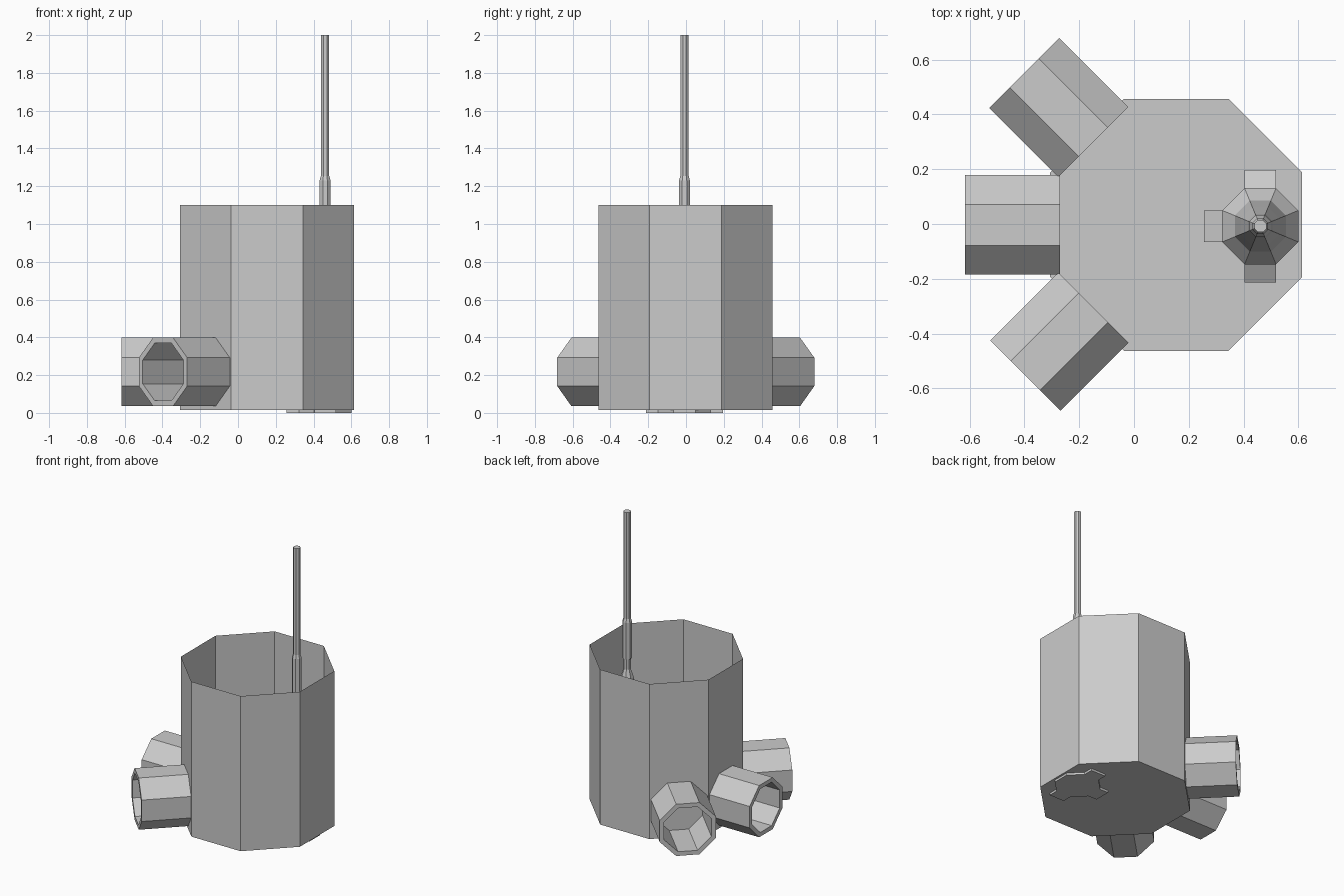
import bpy, bmesh, math
from mathutils import Vector, Matrix

if "Cube" in bpy.data.objects:
    bpy.data.objects.remove(bpy.data.objects["Cube"])

SIDES = 8
grey = bpy.data.materials.new("concrete_grey")
grey.diffuse_color = (0.6, 0.6, 0.6, 1)
grey.use_nodes = True
grey.node_tree.nodes["Principled BSDF"].inputs["Base Color"].default_value = grey.diffuse_color


def finish(name, bm, matrix):
    bmesh.ops.remove_doubles(bm, verts=bm.verts, dist=1e-5)
    bmesh.ops.recalc_face_normals(bm, faces=bm.faces)
    mesh = bpy.data.meshes.new(name)
    bm.to_mesh(mesh)
    bm.free()
    mesh.materials.append(grey)
    obj = bpy.data.objects.new(name, mesh)
    obj.matrix_world = matrix
    bpy.context.collection.objects.link(obj)
    return obj


def lathe(name, profile, matrix, closed=False):
    """Eight-sided turned part; profile holds (flat-to-centre distance, height)."""
    bm = bmesh.new()
    k = 1 / math.cos(math.pi / SIDES)
    rings = []
    for r, z in profile:
        if r == 0:
            rings.append([bm.verts.new((0, 0, z))] * SIDES)
            continue
        angles = [(i + 0.5) * math.tau / SIDES for i in range(SIDES)]
        rings.append([bm.verts.new((r * k * math.cos(a), r * k * math.sin(a), z)) for a in angles])
    pairs = list(zip(rings, rings[1:]))
    if closed:
        pairs.append((rings[-1], rings[0]))
    for a, b in pairs:
        if a[0] is a[1]:
            bm.faces.new(b)
        elif b[0] is b[1]:
            bm.faces.new(a)
        else:
            for i in range(SIDES):
                j = (i + 1) % SIDES
                bm.faces.new((a[i], a[j], b[j], b[i]))
    loose = [v for v in bm.verts if not v.link_faces]
    bmesh.ops.delete(bm, geom=loose, context='VERTS')
    return finish(name, bm, matrix)


# Open-topped thin chamber with a floor
CX, CY = 0.154, -0.003
lathe("chamber", [(0, 0.015), (0.46, 0.015), (0.46, 1.10)], Matrix.Translation((CX, CY, 0)))

# Three hollow pipe stubs passing through the wall
for name, angle, near, far in (("pipe_left", 180, 0.424, 0.771),
                               ("pipe_back", 135, 0.428, 0.784),
                               ("pipe_front", 225, 0.428, 0.779)):
    a = math.radians(angle)
    axis = Vector((math.cos(a), math.sin(a), 0))
    m = Matrix.Translation((CX, CY, 0.217)) @ axis.to_track_quat('Z', 'Y').to_matrix().to_4x4()
    lathe(name, [(0.181, near), (0.181, far), (0.152, far), (0.152, near)], m, closed=True)

# Valve body inside the chamber, tapering up into its neck
VX, VY = 0.461, -0.008
at_valve = Matrix.Translation((VX, VY, 0))
lathe("valve_body", [(0, 0), (0.139, 0), (0.139, 0.35), (0.093, 0.42), (0.07, 0.58),
                     (0.044, 0.74), (0.04, 0.84), (0.022, 0.90), (0.022, 0.98), (0, 0.98)], at_valve)

# Collar and long rod
lathe("rod", [(0, 0.975), (0.029, 0.975), (0.029, 1.23), (0.022, 1.255), (0.022, 2.0), (0, 2.0)], at_valve)

# Three feet with sloping tops
for name, angle in (("foot_back", 90), ("foot_left", 180), ("foot_front", 270)):
    bm = bmesh.new()
    section = [(0.10, 0), (0.205, 0), (0.205, 0.18), (0.10, 0.24)]
    ends = [[bm.verts.new((x, y, z)) for x, z in section] for y in (-0.057, 0.057)]
    bm.faces.new(ends[0])
    bm.faces.new(ends[1])
    for i in range(4):
        j = (i + 1) % 4
        bm.faces.new((ends[0][i], ends[0][j], ends[1][j], ends[1][i]))
    finish(name, bm, at_valve @ Matrix.Rotation(math.radians(angle), 4, 'Z'))
